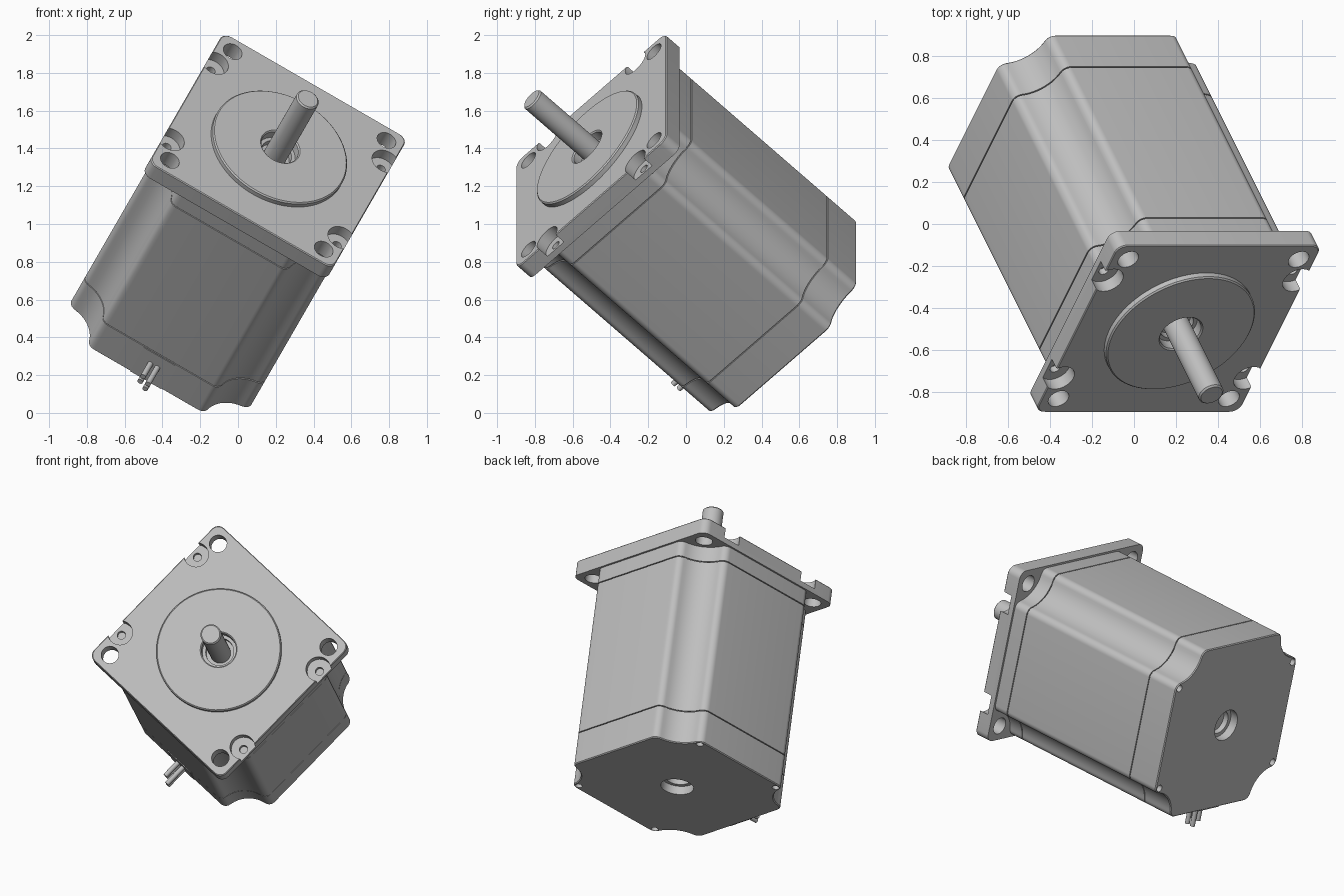
import bpy, bmesh, math
from mathutils import Matrix, Vector

if "Cube" in bpy.data.objects:
    bpy.data.objects.remove(bpy.data.objects["Cube"])

# Main sizes; local z = 0 is the mounting face, the shaft points along +z
FLANGE, BODY, LENGTH, THICK = 0.5625, 0.55, 1.437, 0.10
SIGNS = [(1, 1), (-1, 1), (-1, -1), (1, -1)]

# Pose: the motor is tilted back and rolled
h = math.sqrt(0.5)
c, s = math.cos(math.radians(30)), 0.5
POSE = Matrix(((c, s * h, s * h, 0.213), (0, h, -h, -0.502),
               (-s, c * h, c * h, 1.39), (0, 0, 0, 1)))

metal = bpy.data.materials.new("grey_metal")
metal.use_nodes = True
GREY = (0.52, 0.52, 0.52, 1)
metal.diffuse_color = GREY
metal.node_tree.nodes["Principled BSDF"].inputs["Base Color"].default_value = GREY


def new_object(name, bm):
    bmesh.ops.recalc_face_normals(bm, faces=bm.faces)
    mesh = bpy.data.meshes.new(name)
    bm.to_mesh(mesh)
    bm.free()
    mesh.materials.append(metal)
    obj = bpy.data.objects.new(name, mesh)
    bpy.context.collection.objects.link(obj)
    return obj


def loft(name, outline, levels):
    """Stack scaled copies of an outline; levels are (z, scale)."""
    bm = bmesh.new()
    rings = [[bm.verts.new((x * k, y * k, z)) for x, y in outline] for z, k in levels]
    n = len(outline)
    for a, b in zip(rings, rings[1:]):
        for i in range(n):
            j = (i + 1) % n
            bm.faces.new((a[i], a[j], b[j], b[i]))
    bm.faces.new(rings[0])
    bm.faces.new(rings[-1])
    return new_object(name, bm)


def lathe(name, profile, steps=64):
    bm = bmesh.new()
    verts = [bm.verts.new((r, 0, z)) for r, z in profile]
    edges = [bm.edges.new(p) for p in zip(verts, verts[1:])]
    bmesh.ops.spin(bm, geom=verts + edges, axis=(0, 0, 1), cent=(0, 0, 0),
                   angle=math.tau, steps=steps)
    bmesh.ops.remove_doubles(bm, verts=bm.verts, dist=1e-5)
    return new_object(name, bm)


def cylinder(bm, x, y, r, z0, z1):
    bmesh.ops.create_cone(bm, cap_ends=True, segments=32, radius1=r, radius2=r,
                          depth=z1 - z0, matrix=Matrix.Translation((x, y, (z0 + z1) / 2)))


def cut(obj, holes):
    """Subtract cylinders (x, y, radius, z0, z1) one at a time."""
    for hole in holes:
        bm = bmesh.new()
        cylinder(bm, *hole)
        tool = new_object("cutter", bm)
        tool.hide_render = True
        mod = obj.modifiers.new("cut", 'BOOLEAN')
        mod.operation, mod.solver, mod.object = 'DIFFERENCE', 'EXACT', tool
        bpy.context.view_layer.objects.active = obj
        bpy.ops.object.modifier_apply(modifier=mod.name)
        bpy.data.objects.remove(tool)


def arc(cx, cy, r, a0, a1, steps=8):
    return [(cx + r * math.cos(a0 + (a1 - a0) * i / steps),
             cy + r * math.sin(a0 + (a1 - a0) * i / steps)) for i in range(steps + 1)]


def four_corners(corner):
    pts = []
    for k in range(4):
        ca, sa = round(math.cos(k * math.pi / 2)), round(math.sin(k * math.pi / 2))
        pts += [(x * ca - y * sa, x * sa + y * ca) for x, y in corner]
    return pts


# Body outline: each corner is a concave scoop blended into the flat sides
q, R, r = 0.545, 0.185, 0.045
fx = BODY - r
fy = q - math.sqrt((R + r) ** 2 - (q - fx) ** 2)
turn = math.atan2(q - fy, q - fx)
scoop = (arc(fx, fy, r, 0, turn)
         + arc(q, q, R, turn + math.pi, 1.5 * math.pi - turn, 14)[1:-1]
         + arc(fy, fx, r, math.pi / 2 - turn, math.pi / 2))

# Body with seam grooves between front cap, stator and rear cap
levels = [(-THICK, 1)]
for seam in (0.20, 1.22):
    levels += [(-seam + 0.003, 1), (-seam + 0.003, 0.985),
               (-seam - 0.003, 0.985), (-seam - 0.003, 1)]
levels += [(-LENGTH + 0.006, 1), (-LENGTH, 0.99)]
body = loft("motor_body", four_corners(scoop), levels)
cut(body, [(0, 0, 0.10, -LENGTH - 0.1, -LENGTH + 0.10)]
    + [(a * 0.515, b * 0.33, 0.022, -LENGTH - 0.1, -LENGTH + 0.04) for a, b in SIGNS]
    + [(0, 0, 0.2, -0.16, 0.1)])

# Rear bearing seat
rear = lathe("rear_bearing", [(0.102, -LENGTH + 0.055), (0.075, -LENGTH + 0.055),
                              (0.075, -LENGTH + 0.09), (0, -LENGTH + 0.09)], 40)

# Mounting flange: rounded square with corner holes and side screw recesses
fr = 0.05
flange = loft("mounting_flange",
              four_corners(arc(FLANGE - fr, FLANGE - fr, fr, 0, math.pi / 2)),
              [(-THICK, 1), (-0.005, 1), (0, 0.992)])
holes = [(0, 0, 0.2, -0.3, 0.1)]
for a, b in SIGNS:
    holes += [(a * 0.47, b * 0.47, 0.053, -0.3, 0.1),
              (a * 0.52, b * 0.33, 0.075, -0.065, 0.1),
              (a * 0.52, b * 0.33, 0.025, -0.3, 0.1)]
cut(flange, holes)

# Raised pilot disc with the front bearing seat
pilot = lathe("pilot_disc", [(0.38, -0.01), (0.38, 0.025), (0.373, 0.032), (0.112, 0.032),
                             (0.105, 0.025), (0.105, -0.025), (0.085, -0.025),
                             (0.085, -0.06), (0.05, -0.06)], 96)

# Output shaft
shaft = lathe("shaft", [(0, -0.08), (0.063, -0.08), (0.063, 0.438),
                        (0.055, 0.446), (0, 0.446)], 40)

# Connector insert on the lower side of the rear cap
bm = bmesh.new()
bmesh.ops.create_cube(bm, size=1, matrix=Matrix.LocRotScale(
    Vector((0, -BODY + 0.016, -1.33)), None, Vector((0.19, 0.04, 0.205))))
connector = new_object("connector_insert", bm)

# Four short lead wires
bm = bmesh.new()
for a, b in SIGNS:
    cylinder(bm, a * 0.021, 1.33 + b * 0.021, 0.015, BODY - 0.02, BODY + 0.13 + 0.015 * a)
bmesh.ops.rotate(bm, verts=bm.verts, cent=(0, 0, 0),
                 matrix=Matrix.Rotation(math.pi / 2, 3, 'X'))
# after the turn the wires run along -y; move them to the rear cap
bmesh.ops.translate(bm, verts=bm.verts, vec=(0, 0, -2.66))
wires = new_object("lead_wires", bm)

# Place every part and shade it
parts = [body, rear, flange, pilot, shaft, connector, wires]
bpy.ops.object.select_all(action='DESELECT')
for obj in parts:
    obj.matrix_world = POSE
    obj.select_set(True)
bpy.context.view_layer.objects.active = body
bpy.ops.object.shade_smooth_by_angle(angle=math.radians(30))
